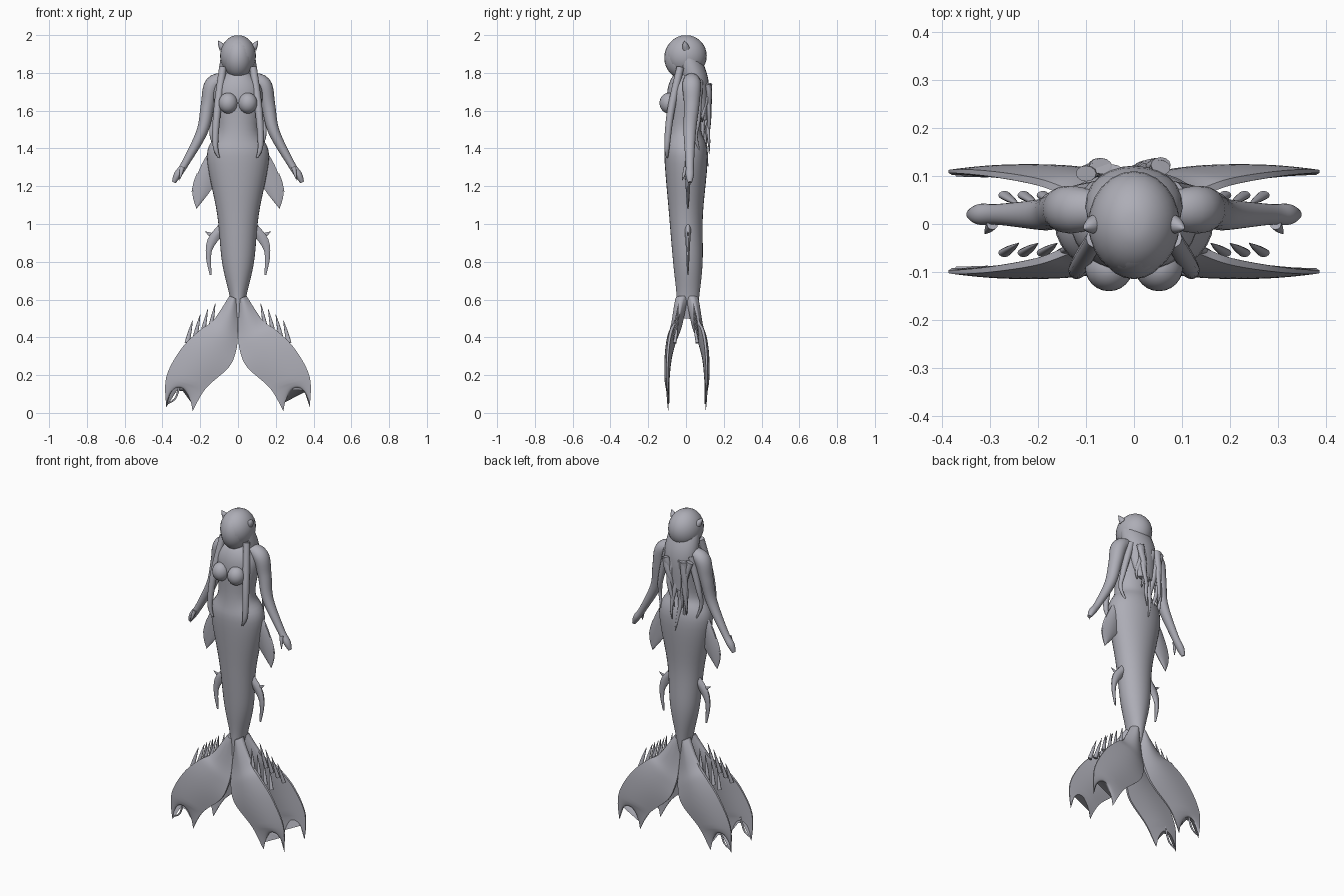
import bpy, bmesh, math, random
from mathutils import Vector

cube = bpy.data.objects.get("Cube")
if cube:
    bpy.data.objects.remove(cube)
random.seed(4)

clay = bpy.data.materials.new("blue_grey_clay")
clay.use_nodes = True
colour = (0.42, 0.42, 0.47, 1)
clay.diffuse_color = colour
clay.node_tree.nodes["Principled BSDF"].inputs["Base Color"].default_value = colour


def spline(keys, steps=6):
    """Smooth curve through tuples of any length."""
    last = len(keys) - 1
    path = []
    for i in range(last):
        before, start, end, after = (keys[max(0, min(last, i + k))] for k in (-1, 0, 1, 2))
        for step in range(steps):
            t = step / steps
            point = []
            for a, b, c, d in zip(before, start, end, after):
                slope_in, slope_out = (c - a) / 2, (d - b) / 2
                ease = t * t * (3 - 2 * t)
                point.append(b + (c - b) * ease + slope_in * t * (1 - t) ** 2
                             - slope_out * t * t * (1 - t))
            path.append(point)
    path.append(list(keys[last]))
    return path


def skin(name, rings):
    """Join closed rings of points into one capped surface."""
    bm = bmesh.new()
    loops = [[bm.verts.new(point) for point in ring] for ring in rings]
    count = len(loops[0])
    for lower, upper in zip(loops, loops[1:]):
        for j in range(count):
            k = (j + 1) % count
            bm.faces.new((lower[j], lower[k], upper[k], upper[j]))
    bm.faces.new(loops[0])
    bm.faces.new(loops[-1])
    bmesh.ops.recalc_face_normals(bm, faces=bm.faces)
    mesh = bpy.data.meshes.new(name)
    bm.to_mesh(mesh)
    bm.free()
    mesh.materials.append(clay)
    obj = bpy.data.objects.new(name, mesh)
    bpy.context.collection.objects.link(obj)
    bpy.ops.object.select_all(action='DESELECT')
    obj.select_set(True)
    bpy.context.view_layer.objects.active = obj
    bpy.ops.object.shade_smooth_by_angle(angle=math.radians(60))


def circle(sides):
    angles = [math.tau * j / sides for j in range(sides)]
    return [(math.cos(angle), math.sin(angle)) for angle in angles]


def tube(name, keys, side=1, flat=1, base=0, sides=12):
    """Keys: x, y, z, half width. Half depth is base + flat * half width."""
    path = spline(keys)
    centres = [Vector((side * x, y, z)) for x, y, z, width in path]
    rings = []
    for i, key in enumerate(path):
        ahead = centres[min(i + 1, len(path) - 1)]
        behind = centres[max(i - 1, 0)]
        along = (ahead - behind).normalized()
        across = along.cross(Vector((0, 1, 0))).normalized()
        deep = across.cross(along)
        width = max(key[3], 0.001)
        depth = max(base + flat * width, 0.001)
        rings.append([centres[i] + across * width * c + deep * depth * s
                      for c, s in circle(sides)])
    skin(name, rings)


def spike(name, root, tip, radius, side, flat=1):
    """Tapered point from root to tip."""
    middle = [(a + b) / 2 for a, b in zip(root, tip)]
    tube(name, [(*root, radius), (*middle, radius * 0.7), (*tip, 0.001)], side, flat)


def blade(name, keys, side, depth, thick, scallop=0, columns=16):
    """Keys: outer x, outer z, inner x, inner z. Depth gives y along the blade."""
    rows = spline(keys)
    notch_start = 1 - 1 / (len(keys) - 1)
    rings = []
    for i, (outer_x, outer_z, inner_x, inner_z) in enumerate(rows):
        t = i / (len(rows) - 1)
        notch = scallop * max(0, t - notch_start) / (1 - notch_start)
        thickness = thick * (1 - t) ** 0.7 + 0.002
        front, back = [], []
        for j in range(columns + 1):
            u = j / columns
            bulge = max(0, math.sin(math.pi * u))
            x = side * (outer_x + (inner_x - outer_x) * u)
            z = outer_z + (inner_z - outer_z) * u + notch * bulge ** 0.6
            half = thickness * (0.3 + 0.7 * bulge)
            front.append((x, depth(t) - half, z))
            back.append((x, depth(t) + half, z))
        rings.append(front + back[::-1])
    skin(name, rings)


def ball(name, centre, radii, slices=16):
    rings = []
    for i in range(1, slices):
        angle = math.pi * i / slices
        rings.append([[p + r * d for p, r, d in zip(centre, radii, (
            math.sin(angle) * c, math.sin(angle) * s, math.cos(angle)))]
            for c, s in circle(24)])
    skin(name, rings)


# Torso and tapering tail in one sweep
body = [(0, 0, .5, .03), (0, .01, .62, .045), (0, .01, .8, .085), (0, 0, 1.05, .11),
        (0, 0, 1.36, .165), (0, -.01, 1.5, .11), (0, 0, 1.7, .13), (0, .02, 1.8, .07),
        (0, 0, 1.86, .05)]
tube("torso_and_tail", body, flat=.45, base=.04, sides=32)

# Head, hair cap and the hair mass behind it
ball("face", (0, -.02, 1.88), (.08, .095, .11))
ball("hair_cap", (0, 0, 1.89), (.095, .11, .11))
hair_fall = [(0, 0, 1.9, .09), (0, .05, 1.75, .1), (0, .1, 1.55, .05)]
tube("hair_mass", hair_fall, flat=1.1, base=-.04, sides=24)

fluke = [(.045, .62, 0, .6), (.13, .49, 0, .43), (.2, .44, .01, .33), (.3, .34, .05, .24),
         (.38, .19, .17, .13), (.38, .03, .24, .01)]
hip_fin = [(.13, 1.42, .1, 1.4), (.2, 1.3, .1, 1.3), (.24, 1.17, .13, 1.2), (.22, 1.08, .22, 1.08)]
tail_fin = [(.1, 1, .08, .95), (.16, .92, .1, .92), (.17, .83, .14, .85), (.15, .73, .14, .73)]
arm = [(.05, .03, 1.77, .03), (.13, .03, 1.74, .045), (.16, .03, 1.63, .037),
       (.19, .02, 1.49, .03), (.28, .02, 1.32, .02), (.32, .02, 1.26, .02), (.34, .02, 1.22, .01)]
front_lock = [(.08, -.03, 1.83, .02), (.11, -.08, 1.6, .02), (.12, -.1, 1.42, .015),
              (.1, -.1, 1.35, .005)]
side_lock = [(.08, .06, 1.76, .025), (.13, .06, 1.56, .015), (.14, .05, 1.47, .01),
             (.12, .07, 1.39, .004)]

for side, label in ((1, "left"), (-1, "right")):
    # Bust and ear point
    ball(label + "_breast", (side * .052, -.09, 1.64), (.05, .05, .055))
    spike(label + "_ear_point", (.08, 0, 1.93), (.105, -.01, 1.97), .02, side)

    # Arm with hand and thumb
    tube(label + "_arm", arm, side, flat=1.1, sides=20)
    spike(label + "_thumb", (.295, 0, 1.3), (.31, -.02, 1.23), .012, side)

    # Side fins with barbs
    blade(label + "_hip_fin", hip_fin, side, lambda t: .01, .02)
    blade(label + "_tail_fin", tail_fin, side, lambda t: .01, .015)
    spike(label + "_hip_barb", (.2, .01, 1.26), (.245, .01, 1.17), .02, side, .4)
    spike(label + "_tail_barb", (.12, .01, .93), (.175, .01, .96), .015, side, .4)

    # Front and back fluke sheets, each with a row of spines
    for facing, layer in ((-1, "front"), (1, "back")):
        def spread(t):
            return facing * (.02 + .08 * math.sin(2 * t)) + max(0, facing) * .01

        blade(f"{label}_{layer}_fluke", fluke, side, spread, .032, scallop=.12)
        for i in range(4):
            x = .15 + .04 * i
            spike(f"{label}_{layer}_spine_{i + 1}", (x, facing * .06, .43 - .02 * i),
                  (x - .03, facing * .04, .58 - .03 * i), .013, side, .7)
        if label == "right":
            y = spread(1)
            curl = [(.37, y, .05, .004), (.33, y, .08, .005), (.305, y, .16, .006)]
            tube(layer + "_fluke_curl", curl, side)

    # Hair falling over the chest and beside the waist
    tube(label + "_front_lock", front_lock, side)
    tube(label + "_side_lock", side_lock, side, flat=1.2)

# Wavy locks down the back
top = 1.74
for i in range(9):
    bottom = 1.25 + .05 * abs(i - 3) + random.uniform(0, .05)
    lock = []
    for k in range(7):
        t = k / 6
        x = (.02 * i - .1) * (1 - t / 3) + .014 * math.sin(5 * t + 2 * i)
        y = .105 + .018 * math.sin(3 * t + i)
        lock.append((x, y, top + (bottom - top) * t, .02 * (1 - t) ** .6 + .002))
    tube(f"back_lock_{i + 1}", lock, flat=.75)
